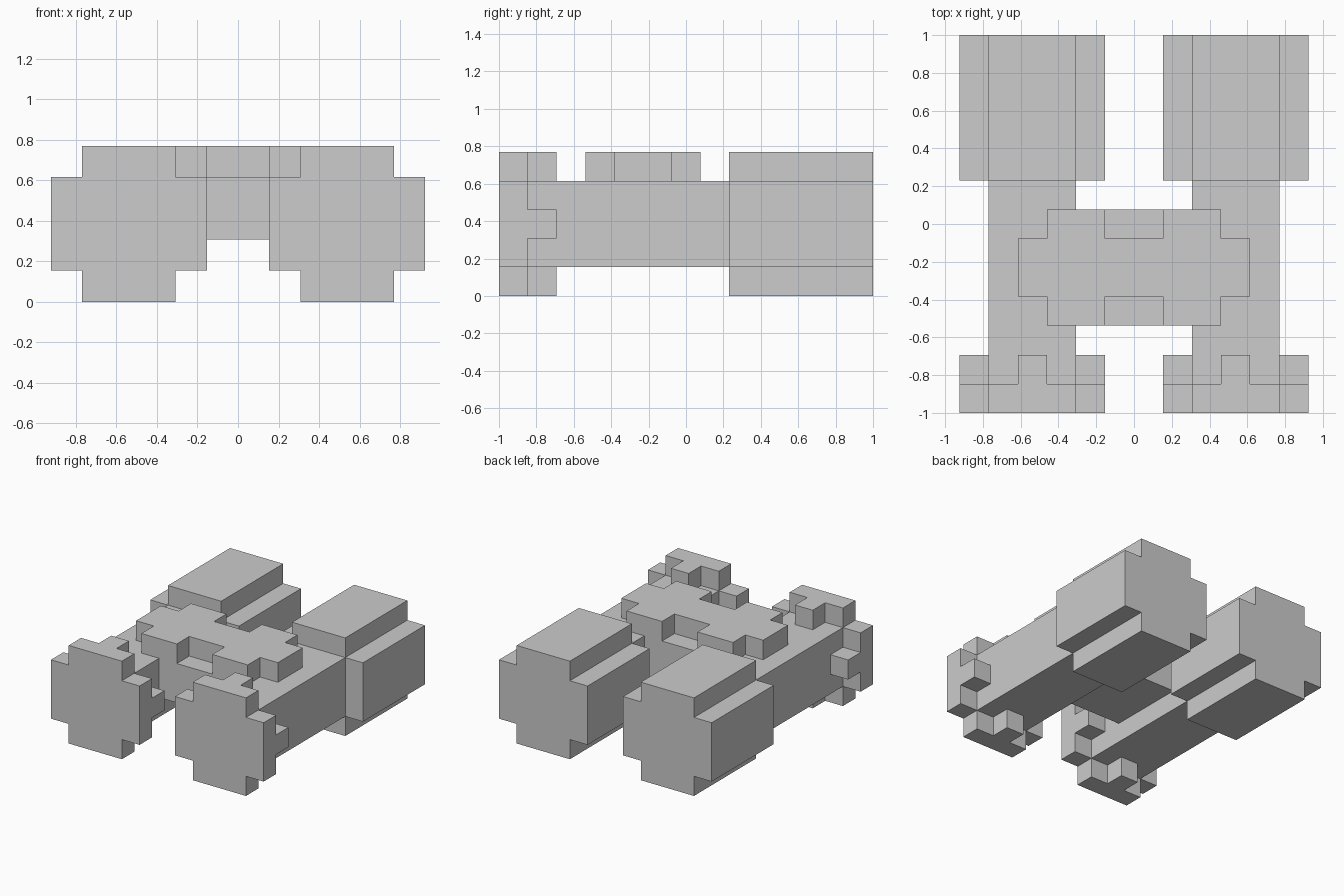
import bpy
import bmesh
from mathutils import Vector

U = 2 / 13          # one block of the stepped design
MID = 6.5           # half the length, in blocks

cube = bpy.data.objects.get("Cube")
if cube:
    bpy.data.objects.remove(cube, do_unlink=True)

grey = bpy.data.materials.new("plain grey")
grey.use_nodes = True
colour = (0.604, 0.604, 0.604, 1)
grey.diffuse_color = colour
grey.node_tree.nodes["Principled BSDF"].inputs["Base Color"].default_value = colour


def prism(name, outline, depth):
    """Extrude a closed 3D outline (in blocks) along the depth vector."""
    bm = bmesh.new()
    face = bm.faces.new([bm.verts.new(Vector(p) * U) for p in outline])
    top = bmesh.ops.extrude_face_region(bm, geom=[face])["geom"]
    moved = [v for v in top if isinstance(v, bmesh.types.BMVert)]
    bmesh.ops.translate(bm, verts=moved, vec=Vector(depth) * U)
    bmesh.ops.recalc_face_normals(bm, faces=bm.faces)
    mesh = bpy.data.meshes.new(name)
    bm.to_mesh(mesh)
    bm.free()
    mesh.materials.append(grey)
    obj = bpy.data.objects.new(name, mesh)
    bpy.context.collection.objects.link(obj)
    return obj


def box(name, x0, x1, y0, y1, z0, z1):
    base = [(x0, y0, z0), (x1, y0, z0), (x1, y1, z0), (x0, y1, z0)]
    return prism(name, base, (0, 0, z1 - z0))


def four_way(quarter):
    """Mirror one quadrant of an outline into a full closed loop."""
    back = quarter[::-1]
    return (quarter + [(-x, y) for x, y in back]
            + [(-x, -y) for x, y in quarter] + [(x, -y) for x, y in back])


# Stepped round cross-section shared by lens rims and eyepieces
ROUND = four_way([(2.5, 1.5), (1.5, 1.5), (1.5, 2.5)])

for side, s in (("left", 1), ("right", -1)):
    cx, cz = 3.5 * s, 2.5

    def rounded(name, y0, y1):
        prism(name, [(cx + x, y0, cz + z) for x, z in ROUND], (0, y1 - y0, 0))

    rounded(side + "_lens_rim", -MID, 1 - MID)
    rounded(side + "_eyepiece", 1.5, MID)
    box(side + "_barrel", cx - 1.5, cx + 1.5, 1 - MID, 1.5, 1, 4)

    # Four small tabs behind each lens rim
    for tab, dx, dz in (("top", 0, 2), ("bottom", 0, -2),
                        ("outer", 2 * s, 0), ("inner", -2 * s, 0)):
        x, z = cx + dx, cz + dz
        box(f"{side}_{tab}_rim_tab", x - .5, x + .5,
            1 - MID, 2 - MID, z - .5, z + .5)

# Bridge between the barrels
box("bridge", -2, 2, -3.5, .5, 2, 4)

# Raised cover with stepped corners and a notch at front and back
COVER = four_way([(4, 1), (3, 1), (3, 2), (1, 2), (1, 1)])
prism("bridge_cover", [(x, y - 1.5, 4) for x, y in COVER], (0, 0, 1))
